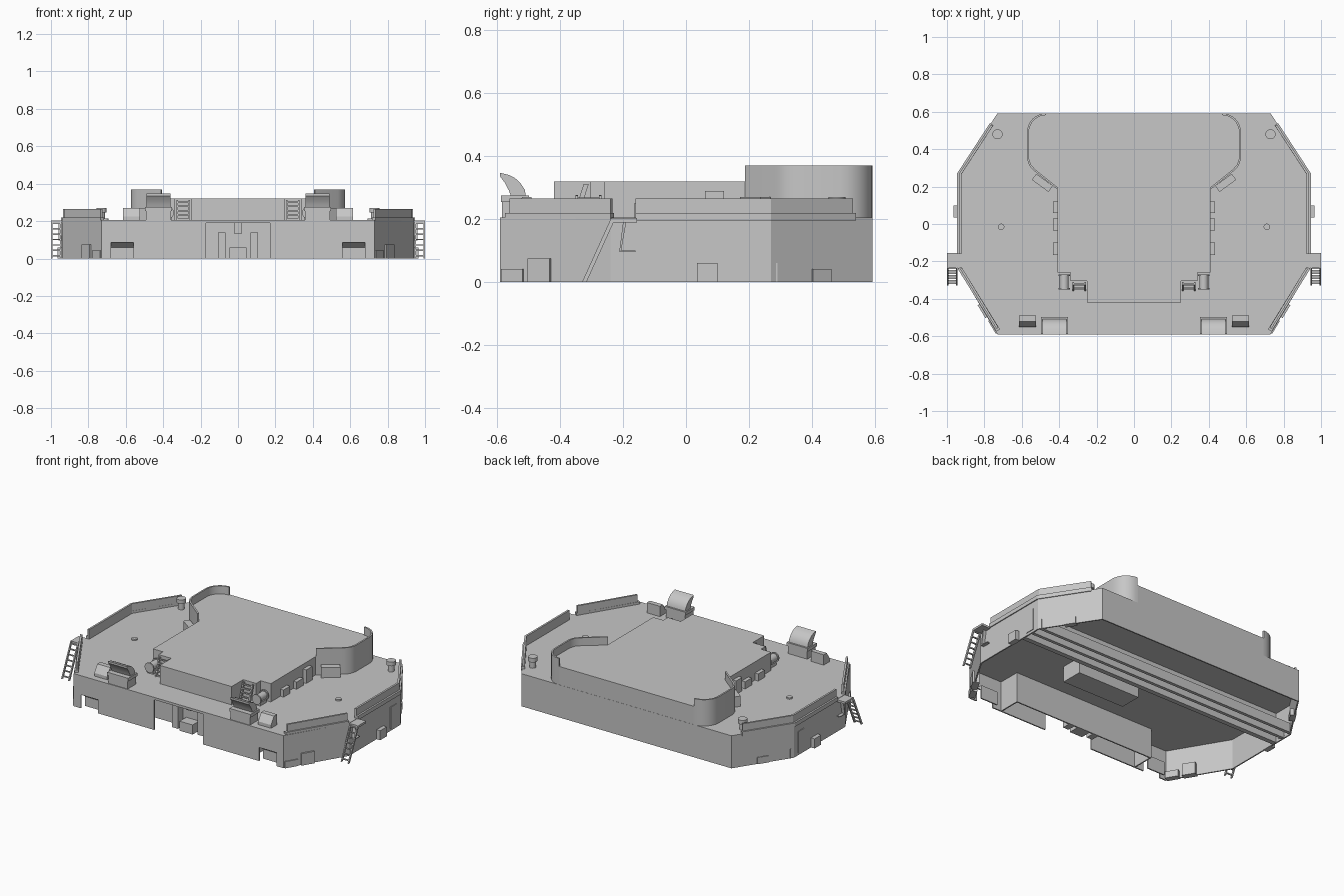
import bpy, bmesh, math
from mathutils import Matrix, Vector

if "Cube" in bpy.data.objects:
    bpy.data.objects.remove(bpy.data.objects["Cube"])

grey = bpy.data.materials.new("hull grey")
grey.diffuse_color = (0.57, 0.57, 0.57, 1)
grey.use_nodes = True
grey.node_tree.nodes["Principled BSDF"].inputs["Base Color"].default_value = grey.diffuse_color


def finish(bm, name, mirror=False, smooth=False):
    """Turn a bmesh of closed solids into an object, optionally doubled across x."""
    if mirror:
        dup = bmesh.ops.duplicate(bm, geom=bm.verts[:] + bm.edges[:] + bm.faces[:])
        for g in dup["geom"]:
            if isinstance(g, bmesh.types.BMVert):
                g.co.x *= -1
    bmesh.ops.recalc_face_normals(bm, faces=bm.faces[:])
    me = bpy.data.meshes.new(name)
    bm.to_mesh(me)
    bm.free()
    me.materials.append(grey)
    ob = bpy.data.objects.new(name, me)
    bpy.context.collection.objects.link(ob)
    if smooth:
        bpy.context.view_layer.objects.active = ob
        bpy.ops.object.select_all(action='DESELECT')
        ob.select_set(True)
        bpy.ops.object.shade_smooth_by_angle(angle=math.radians(35))
    return ob


def add_loft(bm, a, b):
    va, vb = [bm.verts.new(p) for p in a], [bm.verts.new(p) for p in b]
    bm.faces.new(va)
    bm.faces.new(vb)
    n = len(va)
    for i in range(n):
        j = (i + 1) % n
        bm.faces.new((va[i], va[j], vb[j], vb[i]))


def prism(name, pts, z0, z1, mirror=False, smooth=False):
    bm = bmesh.new()
    add_loft(bm, [(x, y, z0) for x, y in pts], [(x, y, z1) for x, y in pts])
    return finish(bm, name, mirror, smooth)


def side_prism(name, pts, x0, x1, smooth=False):
    """Extrude a (y, z) profile along x, on both sides."""
    bm = bmesh.new()
    add_loft(bm, [(x0, y, z) for y, z in pts], [(x1, y, z) for y, z in pts])
    return finish(bm, name, True, smooth)


def add_box(bm, x0, x1, y0, y1, z0, z1, rot=0):
    c = Vector(((x0 + x1) / 2, (y0 + y1) / 2, (z0 + z1) / 2))
    m = (Matrix.Translation(c) @ Matrix.Rotation(math.radians(rot), 4, 'Z')
         @ Matrix.Diagonal((x1 - x0, y1 - y0, z1 - z0, 1)))
    bmesh.ops.create_cube(bm, size=1, matrix=m)


def boxes(name, specs, mirror=True):
    bm = bmesh.new()
    for s in specs:
        add_box(bm, *s)
    return finish(bm, name, mirror)


def strip(name, path, t, z0, z1, smooth=False):
    """Thin wall following a path, thickness t to its left, on both sides."""
    p = [Vector(q) for q in path]
    inner = []
    for i, q in enumerate(p):
        ns = []
        for a, b in ((i - 1, i), (i, i + 1)):
            if a >= 0 and b < len(p):
                d = (p[b] - p[a]).normalized()
                ns.append(Vector((-d.y, d.x)))
        n = sum(ns, Vector((0, 0))).normalized()
        inner.append(q + n * t / max(n.dot(ns[0]), 0.3))
    return prism(name, [tuple(q) for q in p + inner[::-1]], z0, z1, True, smooth)


def cylinders(name, specs, axis='Z', mirror=True):
    bm = bmesh.new()
    rot = Matrix.Rotation(math.pi / 2, 4, 'X') if axis == 'Y' else Matrix()
    for x, y, z, r, h in specs:
        bmesh.ops.create_cone(bm, cap_ends=True, segments=20, radius1=r, radius2=r,
                              depth=h, matrix=Matrix.Translation((x, y, z)) @ rot)
    return finish(bm, name, mirror, True)


def ladder(name, x0, x1, bottom, top, rungs, w):
    bm = bmesh.new()
    (ya, za), (yb, zb) = bottom, top
    for x in (x0, x1 - w):
        add_loft(bm, [(x, ya, za), (x + w, ya, za), (x + w, yb, zb), (x, yb, zb)],
                 [(x, ya + 2 * w, za), (x + w, ya + 2 * w, za),
                  (x + w, yb + 2 * w, zb), (x, yb + 2 * w, zb)])
    for i in range(rungs):
        f = (i + 0.5) / rungs
        y, z = ya + (yb - ya) * f, za + (zb - za) * f
        add_box(bm, x0, x1, y + w / 2, y + 1.5 * w, z - w / 2, z + w / 2)
    return finish(bm, name, True)


# Deck plate and hollow outer walls
half = [(0.73, -0.59), (0.94, -0.24), (0.94, 0.27), (0.73, 0.592)]
prism("deck", half + [(-x, y) for x, y in half[::-1]], 0.19, 0.205)
strip("side_wall", half, 0.008, 0, 0.195)
boxes("back_wall", [(-0.73, 0.73, 0.584, 0.592, 0, 0.195)], False)
boxes("front_wall", [(0.17, 0.56, -0.59, -0.582, 0, 0.195),
                     (0.56, 0.68, -0.59, -0.582, 0.085, 0.195),
                     (0.68, 0.73, -0.59, -0.582, 0, 0.195)])
side_prism("front_niche", [(-0.582, 0.085), (-0.55, 0.06), (-0.55, 0), (-0.542, 0),
                           (-0.542, 0.085)], 0.56, 0.68)

# Front recess with its fittings
boxes("recess_wall", [(-0.5, 0.5, -0.45, -0.442, 0, 0.195)], False)
boxes("recess_end", [(0.492, 0.5, -0.582, -0.45, 0, 0.195)])
boxes("recess_pillar", [(0.068, 0.108, -0.5, -0.45, 0, 0.14)])
boxes("recess_box", [(-0.045, 0.045, -0.515, -0.45, 0, 0.06),
                     (-0.02, 0.02, -0.49, -0.45, 0.13, 0.195)], False)

# Beams beneath the deck
boxes("under_beam", [(-0.93, 0.93, 0.27, 0.29, 0, 0.06),
                     (-0.93, 0.93, 0.20, 0.22, 0, 0.06),
                     (-0.93, 0.93, 0.12, 0.15, 0, 0.19)], False)
boxes("under_box", [(-0.1, 0.34, -0.22, -0.08, 0.09, 0.19)], False)

# Raised platform with curved rear corners and a stair notch
corner = [(0.47 + 0.102 * math.cos(a), 0.49 + 0.102 * math.sin(a))
          for a in [math.pi / 2 * i / 10 for i in range(11)]]
wing = [(0.413, 0.187), (0.535, 0.285), (0.56, 0.312), (0.572, 0.35)] + corner
plat = [(0.25, -0.42), (0.25, -0.305), (0.34, -0.305), (0.34, -0.26), (0.41, -0.26),
        (0.41, 0.187)] + [(x - 0.004, y - 0.001) for x, y in wing[1:]]
prism("raised_platform", plat + [(-x, y) for x, y in plat[::-1]], 0.2, 0.32)
strip("curved_screen", wing, 0.01, 0.2, 0.37, True)

# Deck-edge parapets with a lower lip
front = [(0.735, -0.56), (0.93, -0.24)]
rear = [(0.935, -0.16), (0.935, 0.27), (0.765, 0.53)]
strip("front_parapet", front, 0.012, 0.2, 0.265)
strip("front_parapet_lip", [(0.735, -0.575), (0.942, -0.24)], 0.022, 0.195, 0.22)
strip("rear_parapet", rear, 0.012, 0.2, 0.265)
strip("rear_parapet_lip", [(0.946, -0.16), (0.946, 0.27), (0.77, 0.54)], 0.022, 0.195, 0.22)

# Side landings, brackets and ladders
boxes("side_landing", [(0.93, 1.0, -0.235, -0.155, 0.19, 0.203)])
side_prism("landing_bracket", [(-0.19, 0.19), (-0.2, 0.19), (-0.212, 0.095), (-0.16, 0.095),
                               (-0.16, 0.1), (-0.206, 0.1)], 0.94, 0.96)
ladder("side_ladder", 0.945, 1.0, (-0.33, 0), (-0.238, 0.203), 7, 0.007)
ladder("platform_ladder", 0.257, 0.328, (-0.36, 0.2), (-0.325, 0.312), 5, 0.008)

# Boxes and doors on the outer walls
boxes("wall_box", [(0.93, 0.965, 0.035, 0.1, 0, 0.06),
                   (0.93, 0.944, 0.17, 0.23, 0.015, 0.15),
                   (0.758, 0.838, -0.478, -0.438, 0, 0.075, 59),
                   (0.703, 0.783, -0.562, -0.524, 0, 0.042, 59),
                   (0.79, 0.86, 0.405, 0.44, 0, 0.042, 123)])

# Boxes on the deck and along the platform
boxes("platform_box", [(0.4, 0.433, 0.06, 0.12, 0.2, 0.29),
                       (0.4, 0.433, -0.035, 0.03, 0.2, 0.25),
                       (0.4, 0.433, -0.165, -0.1, 0.2, 0.25),
                       (0.435, 0.545, 0.2, 0.24, 0.2, 0.27, 36)])
side_prism("deck_locker", [(-0.55, 0.2), (-0.55, 0.225), (-0.52, 0.27), (-0.49, 0.27),
                           (-0.49, 0.2)], 0.525, 0.615)

# Ventilators with curved hoods and an open front
boxes("vent_base", [(0.358, 0.492, -0.585, -0.502, 0.2, 0.262),
                    (0.352, 0.498, -0.588, -0.498, 0.255, 0.275)])
side_prism("vent_hood", [(-0.59, 0.347), (-0.565, 0.341), (-0.545, 0.332), (-0.528, 0.317),
                         (-0.512, 0.294), (-0.508, 0.27), (-0.555, 0.27), (-0.562, 0.29),
                         (-0.575, 0.315), (-0.59, 0.335)], 0.36, 0.49, True)

# Winch drums, bollards and deck caps
cylinders("winch_drum", [(0.373, -0.31, 0.245, 0.024, 0.08),
                         (0.373, -0.347, 0.245, 0.031, 0.008),
                         (0.373, -0.273, 0.245, 0.031, 0.008)], 'Y')
boxes("winch_base", [(0.353, 0.393, -0.34, -0.28, 0.2, 0.225)])
cylinders("bollard", [(0.73, 0.48, 0.22, 0.019, 0.05), (0.73, 0.48, 0.258, 0.027, 0.026)])
cylinders("deck_cap", [(0.71, -0.015, 0.207, 0.017, 0.014)])
